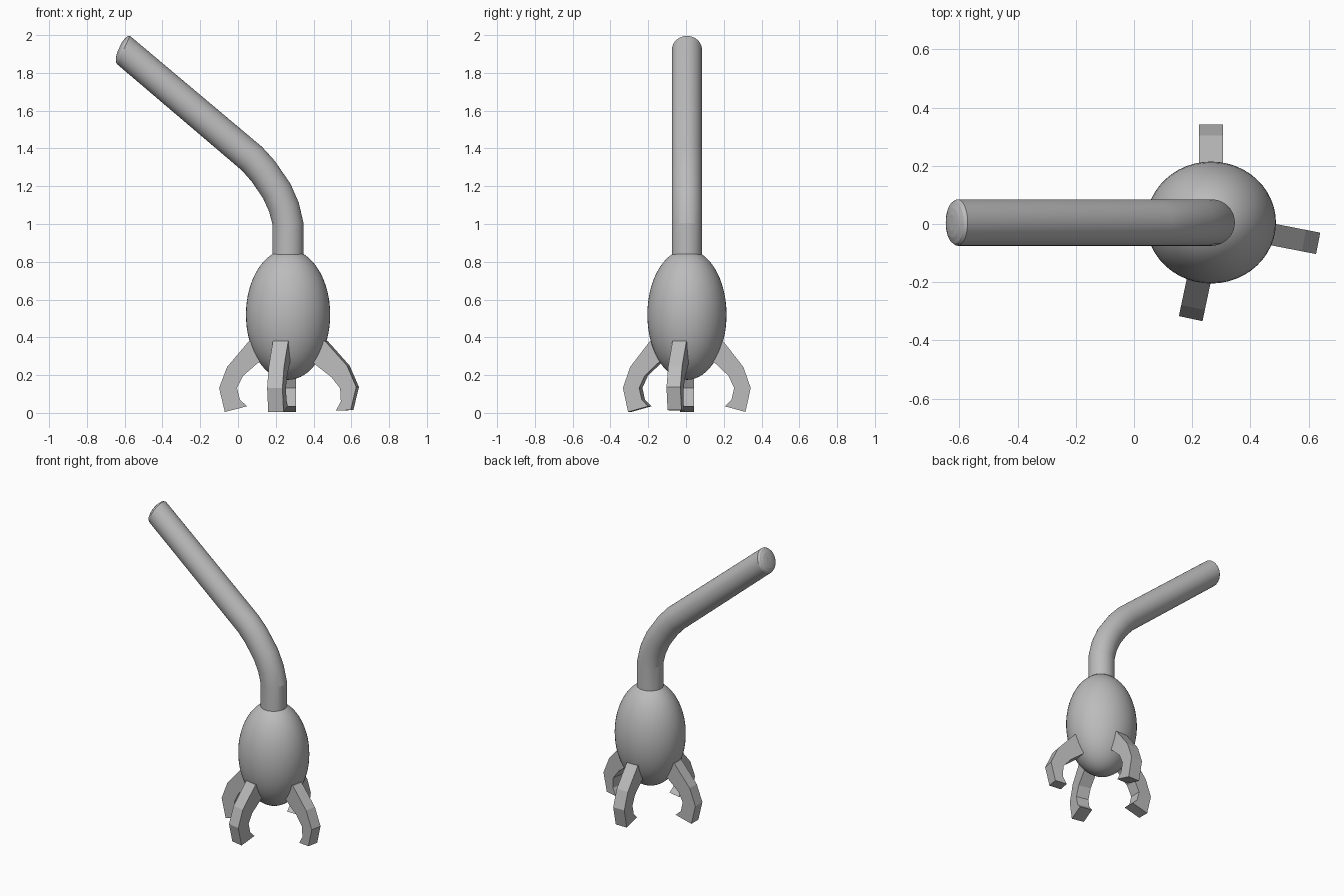
import bpy, bmesh
from math import sin, cos, pi, radians
from mathutils import Vector, Matrix

cube = bpy.data.objects.get("Cube")
if cube:
    bpy.data.objects.remove(cube, do_unlink=True)

GREY = (0.5, 0.5, 0.5, 1)
mat = bpy.data.materials.new("plain grey")
mat.use_nodes = True
mat.diffuse_color = GREY
mat.node_tree.nodes["Principled BSDF"].inputs["Base Color"].default_value = GREY

CENTRE = Vector((0.265, 0.005, 0))
STRETCH = 0.94  # body and legs are slightly narrower along y


def make_object(name, bm, smooth_angle=None):
    bmesh.ops.recalc_face_normals(bm, faces=bm.faces)
    mesh = bpy.data.meshes.new(name)
    bm.to_mesh(mesh)
    bm.free()
    mesh.materials.append(mat)
    obj = bpy.data.objects.new(name, mesh)
    bpy.context.collection.objects.link(obj)
    if smooth_angle:
        bpy.ops.object.select_all(action='DESELECT')
        obj.select_set(True)
        bpy.context.view_layer.objects.active = obj
        bpy.ops.object.shade_smooth_by_angle(angle=radians(smooth_angle))
    return obj


# Egg-shaped body
bm = bmesh.new()
bmesh.ops.create_uvsphere(bm, u_segments=48, v_segments=32, radius=1)
bmesh.ops.scale(bm, vec=(0.223, 0.223 * STRETCH, 0.345), verts=bm.verts)
bmesh.ops.translate(bm, vec=CENTRE + Vector((0, 0, 0.52)), verts=bm.verts)
make_object("body", bm, 30)

# Bent neck: (x, z, lean in degrees) along the centre line
SIDES = 40
RADIUS = 0.082
path = [(0.265, 0.78, 0), (0.265, 1.0, 3), (0.243, 1.09, 17),
        (0.205, 1.175, 28), (0.133, 1.28, 42), (0.075, 1.345, 49)]
rings = [(Vector((x, CENTRE.y, z)),
          Vector((cos(radians(a)), 0, sin(radians(a)))) * RADIUS, 0.08)
         for x, z, a in path]
# Slanted end with a shallow dome
end = Vector((-0.606, CENTRE.y, 1.921))
across = Vector((0.034, 0, 0.075))
outward = Vector((-0.91, 0, 0.42))
for t in (0, 25, 50, 70):
    s, h = cos(radians(t)), sin(radians(t))
    rings.append((end + outward * 0.027 * h, across * s, 0.08 * s))

bm = bmesh.new()
loops = []
for c, n, ry in rings:
    loops.append([bm.verts.new(c + n * cos(2 * pi * i / SIDES)
                               + Vector((0, ry * sin(2 * pi * i / SIDES), 0)))
                  for i in range(SIDES)])
for a, b in zip(loops, loops[1:]):
    for i in range(SIDES):
        j = (i + 1) % SIDES
        bm.faces.new((a[i], a[j], b[j], b[i]))
bm.faces.new(loops[0])
bm.faces.new(loops[-1])
make_object("neck", bm, 11)

# Clawed legs: (distance from axis, height) profiles
hooked = [(0.12, 0.376), (0.207, 0.38), (0.323, 0.243), (0.365, 0.132),
          (0.335, 0.005), (0.217, 0.035), (0.255, 0.07), (0.27, 0.132),
          (0.238, 0.196), (0.165, 0.26), (0.12, 0.29)]
blunt = [(0.12, 0.376), (0.207, 0.38), (0.325, 0.25), (0.375, 0.137),
         (0.345, 0.015), (0.265, 0.012), (0.292, 0.06), (0.288, 0.13),
         (0.24, 0.19), (0.155, 0.255), (0.12, 0.29)]


def leg(name, profile, angle, scale, width):
    bm = bmesh.new()
    side = [bm.verts.new((d * scale, -width / 2, z)) for d, z in profile]
    face = bm.faces.new(side)
    new = bmesh.ops.extrude_face_region(bm, geom=[face])["geom"]
    bmesh.ops.translate(bm, vec=(0, width, 0),
                        verts=[v for v in new if isinstance(v, bmesh.types.BMVert)])
    bm.transform(Matrix.Translation(CENTRE) @ Matrix.Rotation(radians(angle), 4, 'Z'))
    make_object(name, bm)


leg("left_leg", blunt, -11, 1, 0.075)
leg("right_leg", hooked, 180, 1, 0.075)
leg("back_leg", hooked, 90, 0.925, 0.083)
leg("front_leg", hooked, -102, 0.925, 0.083)
